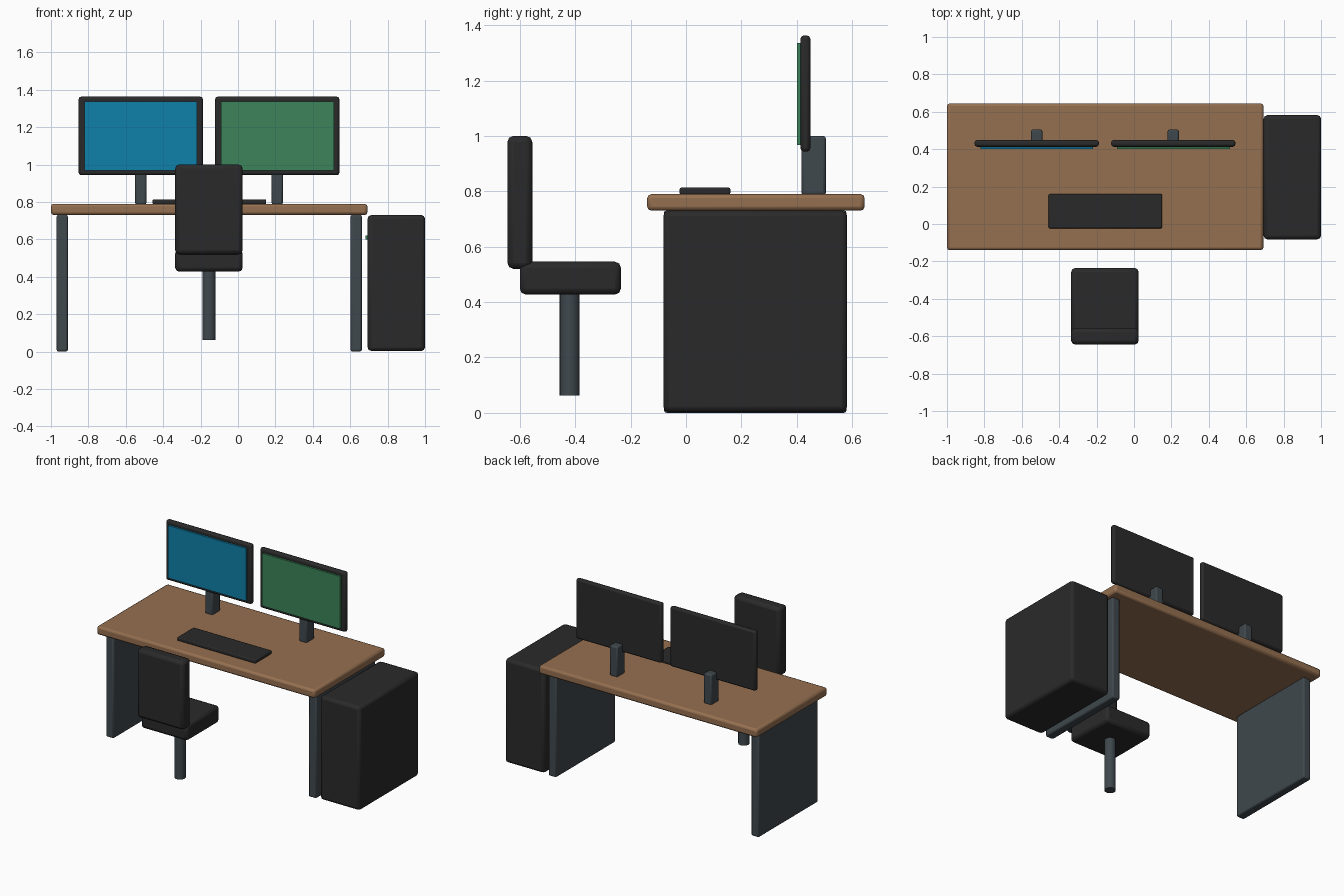
import bpy
from math import radians

if "Cube" in bpy.data.objects:
    bpy.data.objects.remove(bpy.data.objects["Cube"])


def material(name, r, g, b):
    m = bpy.data.materials.new(name)
    m.diffuse_color = (r, g, b, 1)
    m.use_nodes = True
    m.node_tree.nodes["Principled BSDF"].inputs["Base Color"].default_value = m.diffuse_color
    return m


WOOD = material("wood", 0.30, 0.16, 0.08)
BLACK = material("black_plastic", 0.023, 0.023, 0.023)
METAL = material("dark_metal", 0.05, 0.065, 0.075)
BLUE = material("blue_screen", 0.005, 0.22, 0.40)
GREEN = material("green_screen", 0.045, 0.23, 0.10)


def finish(name, mat, bevel):
    ob = bpy.context.object
    ob.name = name
    ob.data.materials.append(mat)
    if bevel:
        bpy.ops.object.transform_apply(location=False, rotation=False, scale=True)
        mod = ob.modifiers.new("Bevel", "BEVEL")
        mod.width = bevel
        mod.segments = 2
        mod.limit_method = 'ANGLE'
    bpy.ops.object.shade_smooth_by_angle(angle=radians(30))
    return ob


def box(name, x, y, z, mat, bevel=0.0):
    """Box from (min, max) ranges on each axis."""
    bpy.ops.mesh.primitive_cube_add(size=1, location=[(a + b) / 2 for a, b in (x, y, z)])
    bpy.context.object.scale = [b - a for a, b in (x, y, z)]
    bpy.ops.object.transform_apply(location=False, rotation=False, scale=True)
    return finish(name, mat, bevel)


# Desk: top and two panel legs
box("desk_top", (-1.0, 0.692), (-0.14, 0.645), (0.73, 0.79), WOOD, 0.015)
for side, x in (("left", -0.94), ("right", 0.632)):
    box(f"{side}_desk_leg", (x - 0.03, x + 0.03), (-0.08, 0.58), (0, 0.731), METAL, 0.01)

# Monitors: housing, screen and stand
for side, x, colour in (("left", -0.52, BLUE), ("right", 0.21, GREEN)):
    box(f"{side}_monitor", (x - 0.332, x + 0.332), (0.413, 0.449), (0.943, 1.363), BLACK, 0.013)
    box(f"{side}_screen", (x - 0.302, x + 0.302), (0.40, 0.42), (0.968, 1.336), colour)
    box(f"{side}_monitor_stand", (x - 0.03, x + 0.03), (0.417, 0.505), (0.785, 1.0), METAL, 0.01)

# Keyboard
box("keyboard", (-0.457, 0.151), (-0.023, 0.16), (0.787, 0.814), BLACK, 0.007)

# Computer case with power light on its inner side
box("computer_case", (0.693, 1.0), (-0.082, 0.582), (0.003, 0.73), BLACK, 0.02)
box("power_light", (0.682, 0.70), (0.24, 0.26), (0.60, 0.62), GREEN)

# Chair: seat, backrest and column
box("chair_seat", (-0.336, 0.025), (-0.60, -0.235), (0.427, 0.546), BLACK, 0.022)
box("chair_back", (-0.336, 0.025), (-0.645, -0.555), (0.52, 1.0), BLACK, 0.022)
bpy.ops.mesh.primitive_cylinder_add(vertices=24, radius=0.036, depth=0.38,
                                    location=(-0.155, -0.42, 0.253))
finish("chair_column", METAL, 0.0)
